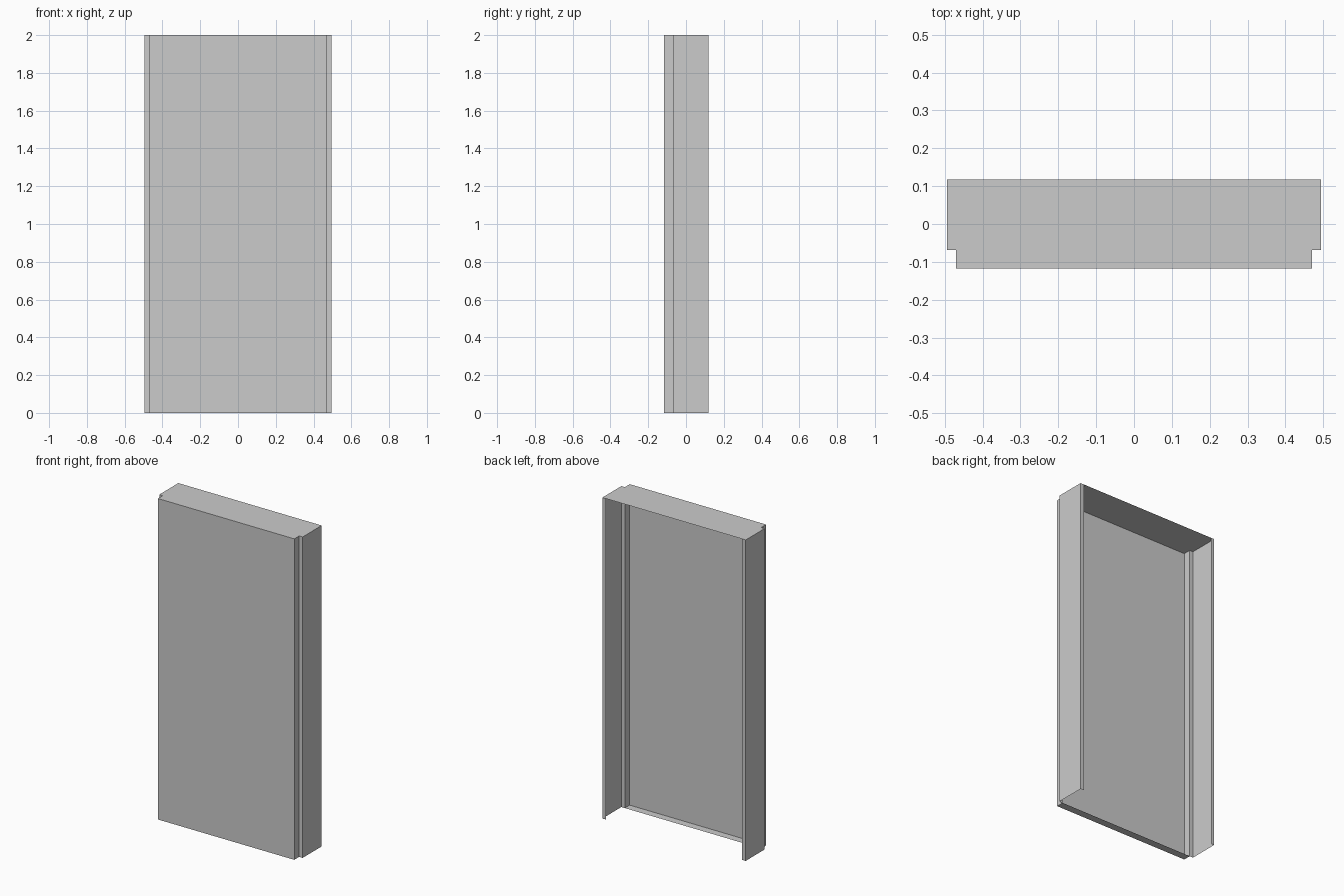
import bpy, bmesh

if "Cube" in bpy.data.objects:
    bpy.data.objects.remove(bpy.data.objects["Cube"])

H = 2.0                      # height
W, PW = 0.494, 0.47          # half widths: body, recessed front panel
YF, YS, YB = -0.117, -0.069, 0.118   # front, step, back


def finish(name, bm):
    mesh = bpy.data.meshes.new(name)
    bm.to_mesh(mesh)
    bm.free()
    obj = bpy.data.objects.new(name, mesh)
    bpy.context.collection.objects.link(obj)
    return obj


def swept_sheet(name, profile):
    """Extrude an open xy profile up the full height."""
    bm = bmesh.new()
    low = [bm.verts.new((x, y, 0)) for x, y in profile]
    top = [bm.verts.new((x, y, H)) for x, y in profile]
    for i in range(len(profile) - 1):
        bm.faces.new((low[i], low[i + 1], top[i + 1], top[i]))
    return finish(name, bm)


def flat_sheet(name, outline, z, up):
    """Single flat plate from an xy outline."""
    bm = bmesh.new()
    face = bm.faces.new([bm.verts.new((x, y, z)) for x, y in outline])
    face.normal_update()
    if (face.normal.z > 0) != up:
        face.normal_flip()
    return finish(name, bm)


# half profile, from the back lip around to the front panel edge
half = [(PW, YB), (W, YB), (W, YS), (PW, YS), (PW, YF)]
mirrored = [(-x, y) for x, y in half]

# folded sheet: lips, side walls, steps and front panel
swept_sheet("folded_panel", mirrored + half[::-1])

# top plate covers the whole stepped outline
flat_sheet("top_plate", mirrored[1:] + half[:0:-1], H, True)

# bottom plate only closes the shallow front recess
flat_sheet("bottom_strip", [(-PW, YF), (PW, YF), (PW, YS), (-PW, YS)], 0, False)
